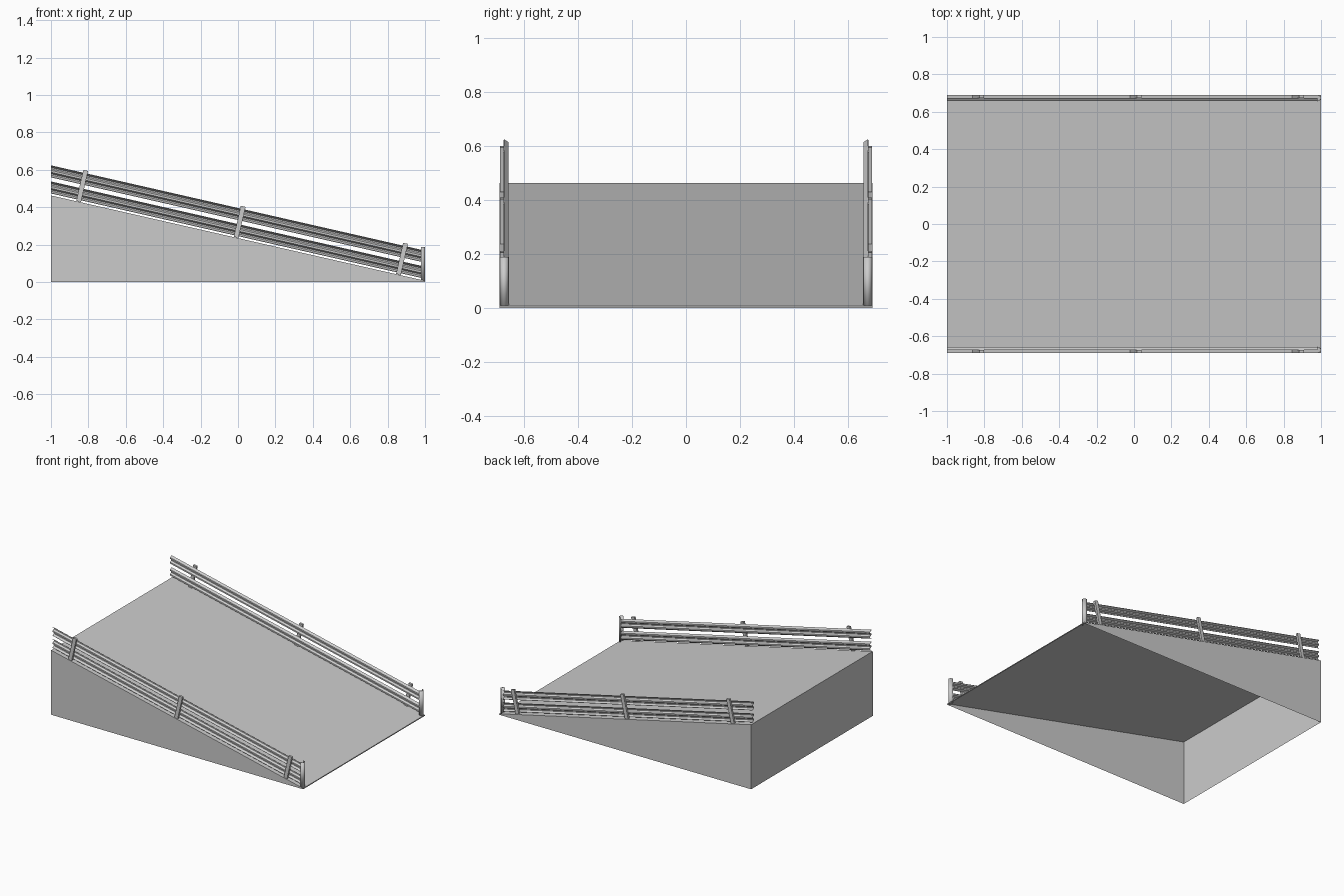
import bpy, math

if "Cube" in bpy.data.objects:
    bpy.data.objects.remove(bpy.data.objects["Cube"])

HW = 0.69                      # half width of the ramp
TOP, LOW = 0.463, 0.007        # deck height at the high and low end
SLOPE = (LOW - TOP) / 2


def deck(x):
    return TOP + SLOPE * (x + 1)


def make(name, verts, faces, thick=0.0, smooth=False):
    mesh = bpy.data.meshes.new(name)
    mesh.from_pydata(verts, [], faces)
    mesh.update()
    ob = bpy.data.objects.new(name, mesh)
    bpy.context.collection.objects.link(ob)
    if thick:
        m = ob.modifiers.new("thickness", 'SOLIDIFY')
        m.thickness = thick
        m.offset = 0
    if smooth:
        for p in mesh.polygons:
            p.use_smooth = True
        bpy.context.view_layer.objects.active = ob
        ob.select_set(True)
        bpy.ops.object.shade_smooth_by_angle(angle=math.radians(35))
        ob.select_set(False)
    return ob


def strip(name, a, b, thick, smooth=False):
    # ruled sheet between two matching rows of points
    n = len(a)
    return make(name, a + b, [(i, i + 1, n + i + 1, n + i) for i in range(n - 1)],
                thick, smooth)


# Ramp wedge, hollow and open underneath
v = [(x, y, z) for x, t in ((-1, TOP), (1, LOW)) for y in (-HW, HW) for z in (0, t)]
make("ramp", v, [(1, 5, 7, 3), (0, 1, 3, 2), (4, 6, 7, 5), (0, 4, 5, 1), (2, 3, 7, 6)])

# Corrugated beam cross-section: (inward depth, fraction of height)
WAVE = [(0, 0), (.015, .16), (.015, .30), (.002, .43), (.002, .57),
        (.015, .70), (.015, .84), (0, 1)]

for side, s in (("front", -1), ("back", 1)):
    # Two guard rail beams following the slope
    for label, z0, h in (("lower", .012, .062), ("upper", .098, .062)):
        rows = [[(x, s * (.674 - d), deck(x) + z0 + f * h) for d, f in WAVE]
                for x in (-1, .98)]
        strip(f"{side}_{label}_rail", rows[0], rows[1], .003)

    # Posts standing square to the deck
    ang = -math.atan(SLOPE)
    for i, px in enumerate((-.852, -.010, .858)):
        L, w = .170, .013
        c, q = math.cos(ang), math.sin(ang)
        pts = []
        for y in (.674, .689):
            for u, t in ((-w, 0), (w, 0), (w, L), (-w, L)):
                pts.append((px + u * c + t * q, s * y, deck(px) + .002 - u * q + t * c))
        faces = [(0, 1, 2, 3), (7, 6, 5, 4), (0, 4, 5, 1), (1, 5, 6, 2),
                 (2, 6, 7, 3), (3, 7, 4, 0)]
        make(f"{side}_post_{i + 1}", pts,
             faces if s > 0 else [f[::-1] for f in faces])

    # Rounded end terminal wrapped around the low end
    arc = [(.978 + .0205 * math.sin(math.pi * k / 10),
            s * (.673 + .0155 * math.cos(math.pi * k / 10))) for k in range(11)]
    strip(f"{side}_rail_end", [(x, y, .004) for x, y in arc],
          [(x, y, .188) for x, y in arc], .003, True)
